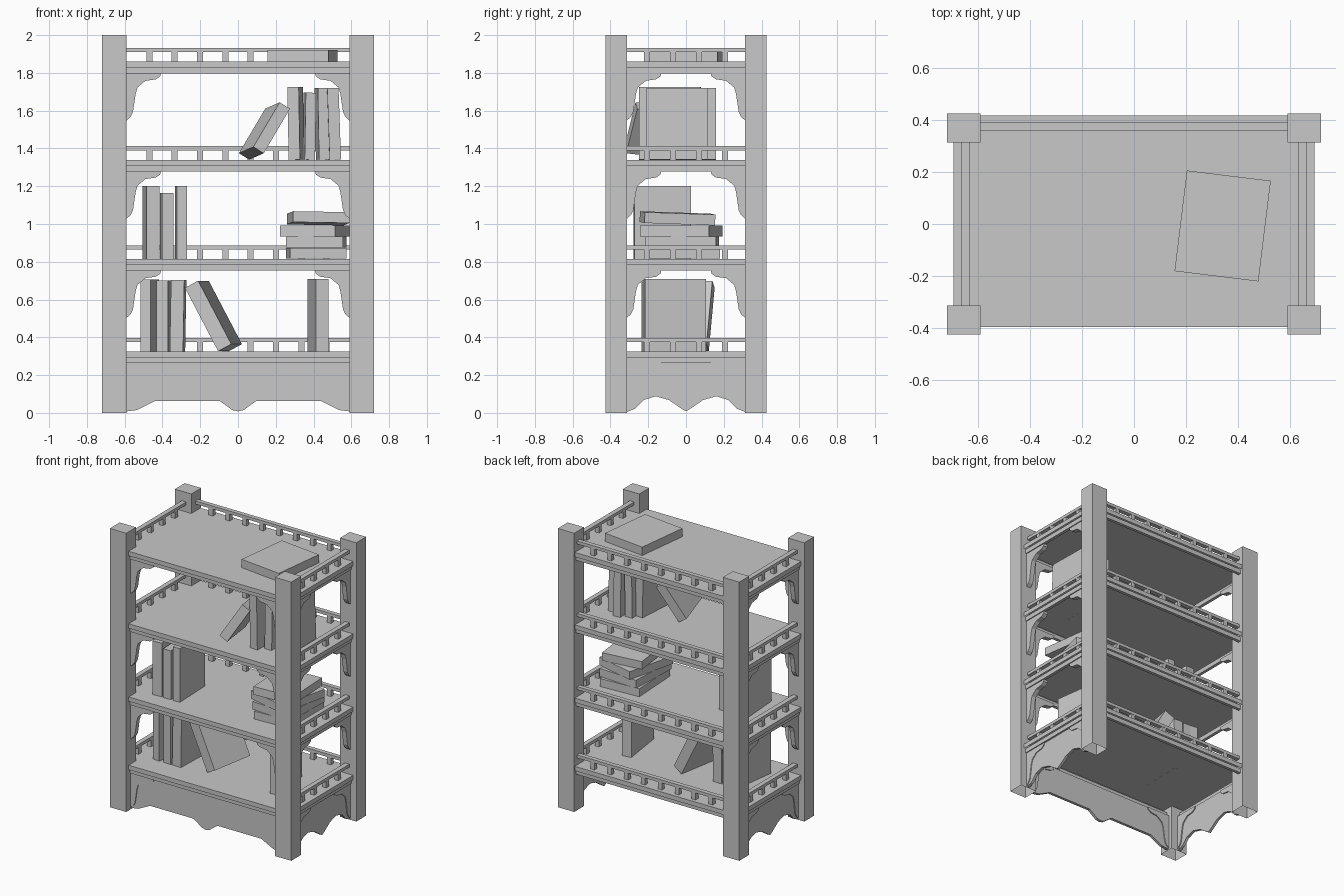
import bpy, bmesh, math
from mathutils import Matrix, Vector, Euler

old = bpy.data.objects.get("Cube")
if old:
    bpy.data.objects.remove(old, do_unlink=True)

# One plain grey for everything
grey = bpy.data.materials.new("plain grey")
grey.use_nodes = True
colour = (0.58, 0.58, 0.58, 1)
grey.diffuse_color = colour
grey.node_tree.nodes["Principled BSDF"].inputs["Base Color"].default_value = colour


def add_object(name, bm):
    bmesh.ops.recalc_face_normals(bm, faces=bm.faces)
    mesh = bpy.data.meshes.new(name)
    bm.to_mesh(mesh)
    bm.free()
    mesh.materials.append(grey)
    obj = bpy.data.objects.new(name, mesh)
    bpy.context.collection.objects.link(obj)
    return obj


def add_box(bm, low, high, open_below=False):
    low, high = Vector(low), Vector(high)
    size = Matrix.Diagonal((*(high - low), 1))
    verts = bmesh.ops.create_cube(bm, size=1, matrix=Matrix.Translation((low + high) / 2) @ size)["verts"]
    if open_below:
        base = [f for f in verts[0].link_faces[:] + verts[-1].link_faces[:]
                if all(v.co.z < low.z + 1e-4 for v in f.verts)]
        bmesh.ops.delete(bm, geom=base, context="FACES_ONLY")


def add_plate(bm, points, place, near, far):
    """Extrude an outline; place(u, depth, z) maps it into the model."""
    face = bm.faces.new([bm.verts.new(place(u, near, z)) for u, z in points])
    extra = bmesh.ops.extrude_face_region(bm, geom=[face])["geom"]
    move = place(0, far, 0) - place(0, near, 0)
    verts = [g for g in extra if isinstance(g, bmesh.types.BMVert)]
    bmesh.ops.translate(bm, verts=verts, vec=move)


def along_x(u, d, z):
    return Vector((u, d, z))


def along_y(u, d, z):
    return Vector((d, u, z))


POST_X, POST_Y = 0.59, 0.313      # inner faces of the posts
SHELVES = [0.325, 0.815, 1.34, 1.86]

# Corner posts, hollow at the foot
for sx, side in ((-1, "right"), (1, "left")):
    for sy, end in ((-1, "front"), (1, "back")):
        bm = bmesh.new()
        add_box(bm, (min(sx * POST_X, sx * 0.72), min(sy * POST_Y, sy * 0.425), 0),
                (max(sx * POST_X, sx * 0.72), max(sy * POST_Y, sy * 0.425), 2), open_below=True)
        add_object(f"{end}_{side}_post", bm)

# Bracket outline: distance from post, drop below the shelf
BRACKET = [(0, 0), (0.182, 0), (0.178, -0.016), (0.155, -0.032), (0.1, -0.04),
           (0.058, -0.075), (0.048, -0.11), (0.034, -0.205), (0.022, -0.23), (0, -0.25)]

for number, top in enumerate(SHELVES, 1):
    # Board as a thin shell, open below
    bm = bmesh.new()
    add_box(bm, (-0.695, -0.397, top - 0.032), (0.695, 0.418, top), open_below=True)
    add_object(f"shelf_{number}", bm)

    # Recessed trim framing the edge of the board
    bm = bmesh.new()
    low, high = top - 0.062, top - 0.03
    for s in (-1, 1):
        add_box(bm, (s * 0.67 - 0.011, -0.383, low), (s * 0.67 + 0.011, 0.404, high))
    for y in (-0.383, 0.382):
        add_box(bm, (-0.66, y, low), (0.66, y + 0.022, high))
    add_object(f"shelf_trim_{number}", bm)

    # Gallery rails on the back and the two sides
    bm = bmesh.new()
    low, high = top + 0.05, top + 0.072
    add_box(bm, (-POST_X, 0.36, low), (POST_X, 0.392, high))
    for i in range(8):
        x = (i - 3.5) * 0.134
        add_box(bm, (x - 0.016, 0.361, top), (x + 0.016, 0.391, low))
    for s in (-1, 1):
        x = s * 0.648
        add_box(bm, (x - 0.017, -POST_Y, low), (x + 0.017, POST_Y, high))
        for i in range(4):
            y = (i - 1.5) * 0.137
            add_box(bm, (x - 0.015, y - 0.016, top), (x + 0.015, y + 0.016, low))
    add_object(f"gallery_rail_{number}", bm)

    # Curved brackets on the front and the two sides
    bm = bmesh.new()
    under = top - 0.062
    for s in (-1, 1):
        front = [(s * (POST_X - u), under + z) for u, z in BRACKET]
        add_plate(bm, front, along_x, -0.374, -0.34)
        end = [(s * (POST_Y - u), under + z) for u, z in BRACKET]
        for x in (-0.657, 0.657):
            add_plate(bm, end, along_y, x - 0.017, x + 0.017)
    add_object(f"brackets_{number}", bm)


# Scalloped aprons under the lowest shelf, thinner than the brackets
def apron_outline(half, edge):
    mirrored = [(-u, z) for u, z in reversed(edge)]
    return [(-half, 0.264), *mirrored, *edge[1:], (half, 0.264)]


front_edge = [(0, 0.008), (0.03, 0.015), (0.095, 0.062), (0.44, 0.062),
              (0.535, 0.015), (POST_X, 0.008)]
side_edge = [(0, 0.008), (0.035, 0.03), (0.09, 0.068), (0.16, 0.088),
             (0.225, 0.068), (0.27, 0.022), (POST_Y, 0.005)]
bm = bmesh.new()
add_plate(bm, apron_outline(POST_X, front_edge), along_x, -0.367, -0.347)
add_object("front_apron", bm)
for s, side in ((-1, "right"), (1, "left")):
    bm = bmesh.new()
    add_plate(bm, apron_outline(POST_Y, side_edge), along_y, s * 0.648, s * 0.668)
    add_object(f"{side}_apron", bm)


# Books: size, centre and tilt in degrees (pitch, lean, yaw)
def book(name, size, centre, tilt=(0, 0, 0)):
    bm = bmesh.new()
    bmesh.ops.create_cube(bm, size=1, matrix=Matrix.Diagonal((*size, 1)))
    obj = add_object(name, bm)
    obj.location = centre
    obj.rotation_euler = Euler([math.radians(a) for a in tilt])


def upright(name, shelf, x, y, height, thick=0.055, yaw=0, lean=0, depth=0.325):
    base = SHELVES[shelf - 1]
    book(name, (thick, depth, height), (x, y, base + height / 2), (0, lean, yaw))


upright("lower_book_1", 1, -0.467, -0.07, 0.38, 0.055, -8)
upright("lower_book_2", 1, -0.392, -0.07, 0.375, 0.06, -3)
upright("lower_book_3", 1, -0.317, -0.07, 0.378, 0.07, -2, 1)
upright("lower_book_4", 1, 0.423, -0.06, 0.385, 0.068, 8)
book("lower_leaning_book", (0.08, 0.325, 0.38), (-0.13, -0.03, 0.513), (0, -28, -10))

upright("middle_book_1", 2, -0.46, -0.125, 0.385, 0.07, 4, depth=0.3)
upright("middle_book_2", 2, -0.377, -0.125, 0.35, 0.06, 2, depth=0.3)
upright("middle_book_3", 2, -0.302, -0.125, 0.385, 0.055, 2, depth=0.3)

upright("upper_book_1", 3, 0.306, -0.085, 0.385, 0.06, -4, -1)
upright("upper_book_2", 3, 0.378, -0.04, 0.355, 0.055, 2, 1)
upright("upper_book_3", 3, 0.445, -0.005, 0.38, 0.055, 3, -1)
upright("upper_book_4", 3, 0.506, -0.047, 0.38, 0.06, 1, -2)
book("upper_leaning_book", (0.065, 0.325, 0.28), (0.14, -0.135, 1.4925), (-7, 32, 10))

# Stack of lying books, each turned a little
stack = [(0.845, 0.415, -0.015, 3), (0.905, 0.415, -0.02, -3),
         (0.9635, 0.413, -0.025, -14), (1.03, 0.425, -0.045, 5)]
for i, (z, x, y, yaw) in enumerate(stack, 1):
    tilt = (-2, 1, yaw) if i == 4 else (0, 0, yaw)
    book(f"stacked_book_{i}", (0.3, 0.375, 0.057), (x, y, z), tilt)
book("top_book", (0.325, 0.39, 0.06), (0.341, -0.0075, 1.89), (0, 0, -7))
